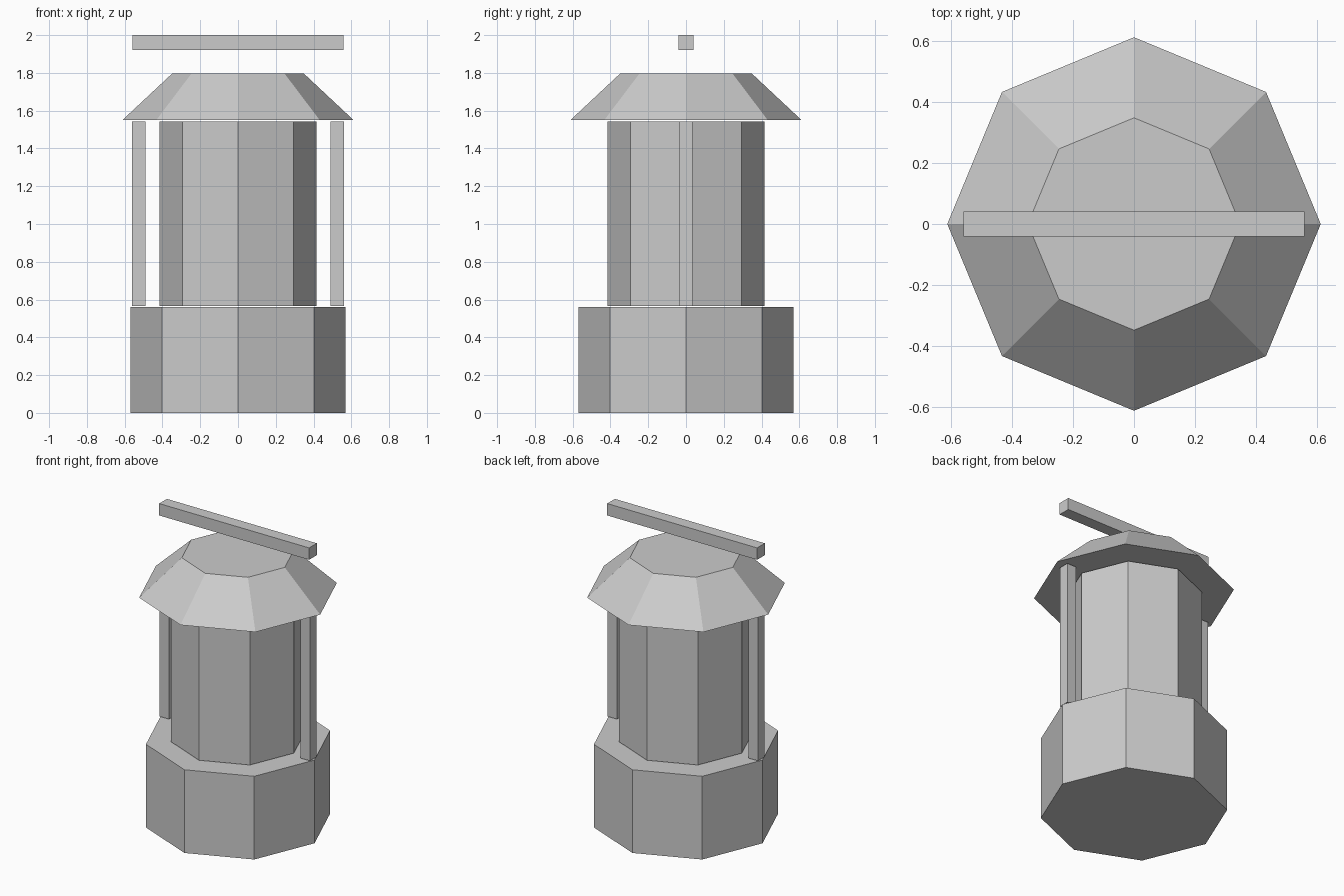
import bpy

cube = bpy.data.objects.get("Cube")
if cube:
    bpy.data.objects.remove(cube, do_unlink=True)

# Single matte grey
grey = bpy.data.materials.new("plain_grey")
grey.use_nodes = True
colour = (0.6, 0.6, 0.6, 1)
grey.diffuse_color = colour
grey.node_tree.nodes["Principled BSDF"].inputs["Base Color"].default_value = colour


def finish(name):
    obj = bpy.context.object
    obj.name = name
    obj.data.materials.append(grey)
    return obj


def octagon(name, r_bottom, r_top, z0, z1):
    """Eight-sided drum or frustum with corners on the x and y axes."""
    bpy.ops.mesh.primitive_cone_add(vertices=8, radius1=r_bottom, radius2=r_top,
                                    depth=z1 - z0, location=(0, 0, (z0 + z1) / 2))
    return finish(name)


def box(name, size, centre):
    bpy.ops.mesh.primitive_cube_add(size=1, location=centre)
    obj = finish(name)
    for v in obj.data.vertices:
        v.co = [c * s for c, s in zip(v.co, size)]
    return obj


# Stacked lantern body
octagon("base", 0.57, 0.57, 0, 0.56)
octagon("lantern_chamber", 0.416, 0.416, 0.565, 1.542)
octagon("roof", 0.612, 0.348, 1.55, 1.797)

# Side posts and carrying bar
for side, x in (("left", 0.525), ("right", -0.525)):
    box(side + "_post", (0.07, 0.07, 0.977), (x, 0, 1.0535))
box("handle_bar", (1.116, 0.082, 0.08), (0, 0, 1.96))
